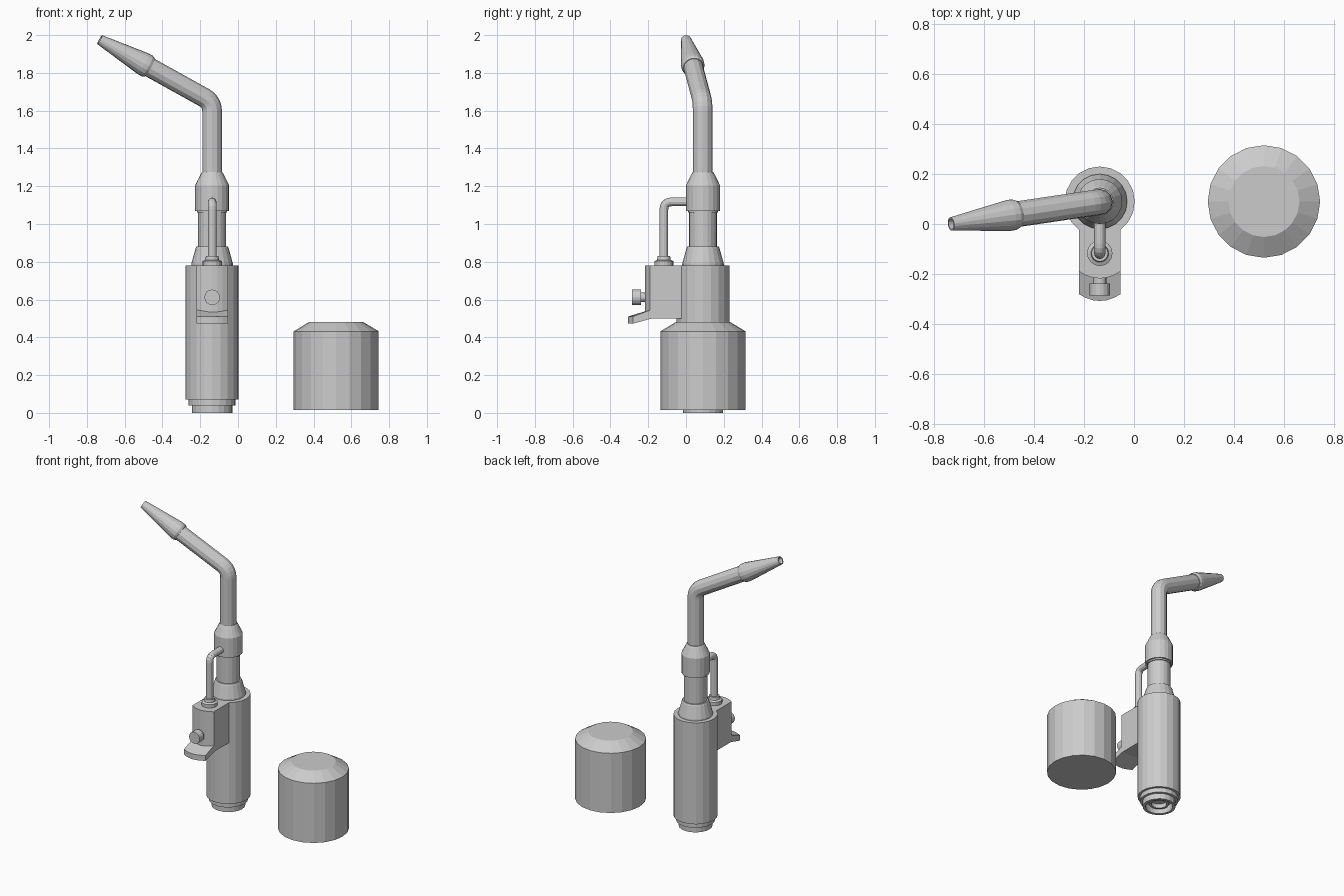
import bpy, bmesh, math
from mathutils import Vector

if "Cube" in bpy.data.objects:
    bpy.data.objects.remove(bpy.data.objects["Cube"])

AX, AY = -0.137, 0.09          # torch axis
VALVE_Y = -0.117               # gas pipe axis


def make_object(name, bm):
    bmesh.ops.recalc_face_normals(bm, faces=bm.faces)
    mesh = bpy.data.meshes.new(name)
    bm.to_mesh(mesh)
    bm.free()
    obj = bpy.data.objects.new(name, mesh)
    bpy.context.collection.objects.link(obj)
    return obj


def lathe(name, profile, origin, axis=(0, 0, 1), sides=20):
    """Revolve (radius, height) points around an axis; radius 0 closes the end."""
    bm = bmesh.new()
    rings = []
    for r, h in profile:
        if r == 0:
            rings.append([bm.verts.new((0, 0, h))] * sides)
        else:
            rings.append([bm.verts.new((r * math.cos(a), r * math.sin(a), h))
                          for a in (math.tau * i / sides for i in range(sides))])
    for low, high in zip(rings, rings[1:]):
        for i in range(sides):
            j = (i + 1) % sides
            bm.faces.new(dict.fromkeys((low[i], low[j], high[j], high[i])))
    obj = make_object(name, bm)
    obj.rotation_mode = 'QUATERNION'
    obj.rotation_quaternion = Vector(axis).to_track_quat('Z', 'Y')
    obj.location = origin
    return obj


def bent_pipe(name, start, corner, end, radius, bend, steps=5, resolution=4):
    """Round pipe with one filleted corner."""
    s, c, e = Vector(start), Vector(corner), Vector(end)
    a = c + (s - c).normalized() * bend
    b = c + (e - c).normalized() * bend
    pts = [s]
    for i in range(steps + 1):
        t = i / steps
        pts.append(a * (1 - t) ** 2 + c * 2 * t * (1 - t) + b * t * t)
    pts.append(e)
    curve = bpy.data.curves.new(name, 'CURVE')
    curve.dimensions = '3D'
    curve.bevel_depth = radius
    curve.bevel_resolution = resolution
    curve.use_fill_caps = True
    spline = curve.splines.new('POLY')
    spline.points.add(len(pts) - 1)
    for p, co in zip(spline.points, pts):
        p.co = (*co, 1)
    spline.use_smooth = False
    obj = bpy.data.objects.new(name, curve)
    bpy.context.collection.objects.link(obj)
    return obj


def rounded_block(name, sections, half_width, bulge):
    """Stack of plan outlines (back y, front y, z back, z front) with a bowed front."""
    bm = bmesh.new()
    loops = []
    for back, front, zb, zf in sections:
        pts = [(half_width, back, zb)]
        for i in range(7):
            u = 1 - i / 3
            pts.append((half_width * u, front + bulge * u * u, zf))
        pts.append((-half_width, back, zb))
        loops.append([bm.verts.new((x + AX, y, z)) for x, y, z in pts])
    for low, high in zip(loops, loops[1:]):
        n = len(low)
        for i in range(n):
            j = (i + 1) % n
            bm.faces.new((low[i], low[j], high[j], high[i]))
    bm.faces.new(loops[0])
    bm.faces.new(loops[-1])
    return make_object(name, bm)


# Handle with stepped, hollow foot
lathe("handle", [(0, 0.05), (0.05, 0.05), (0.05, 0.02), (0.065, 0.02), (0.065, 0.05),
                 (0.088, 0.05), (0.088, 0), (0.107, 0), (0.107, 0.04), (0.124, 0.04),
                 (0.124, 0.072), (0.14, 0.072), (0.14, 0.78), (0, 0.78)], (AX, AY, 0))

# Tapered shoulder and inner tube
lathe("shoulder", [(0, 0.775), (0.11, 0.775), (0.11, 0.79), (0.088, 0.87),
                   (0.083, 0.882), (0, 0.882)], (AX, AY, 0))
lathe("inner_tube", [(0, 0.87), (0.074, 0.87), (0.074, 1.09), (0, 1.09)], (AX, AY, 0))

# Collar
lathe("collar", [(0, 1.06), (0.08, 1.06), (0.08, 1.07), (0.09, 1.07), (0.09, 1.205),
                 (0.062, 1.262), (0.054, 1.275), (0, 1.275)], (AX, AY, 0))

# Bent neck and nozzle along the same direction
corner = Vector((AX, 0.088, 1.646))
tip = Vector((-0.732, 0.0, 1.976))
along = (tip - corner).normalized()
length = (tip - corner).length
bent_pipe("neck", (AX, 0.088, 1.26), corner, corner + along * (length - 0.25), 0.052, 0.05)
lathe("nozzle", [(0, -0.305), (0.055, -0.305), (0.062, -0.29), (0.062, -0.265),
                 (0.027, 0), (0.021, 0), (0.021, -0.08), (0, -0.08)], tip, along, 16)

# Valve block with trigger lip below
rounded_block("valve_block", [(0.06, -0.218, 0.5, 0.5), (0.06, -0.218, 0.78, 0.78)], 0.083, 0.028)
rounded_block("trigger_lip", [(-0.17, -0.308, 0.503, 0.472),
                              (-0.17, -0.308, 0.552, 0.51)], 0.083, 0.027)

# Valve knob pointing forward
lathe("valve_knob", [(0, 0), (0.026, 0), (0.026, 0.035), (0.041, 0.035),
                     (0.041, 0.083), (0, 0.083)], (AX, -0.203, 0.612), (0, -1, 0), 16)

# Gas pipe and its fitting
lathe("pipe_fitting", [(0, 0.77), (0.051, 0.77), (0.051, 0.803), (0.036, 0.81),
                       (0.033, 0.83), (0, 0.83)], (AX, VALVE_Y, 0), sides=16)
bent_pipe("gas_pipe", (AX, VALVE_Y, 0.82), (AX, VALVE_Y, 1.117), (AX, 0.03, 1.117), 0.023, 0.04)

# Separate gas canister
lathe("gas_canister", [(0, 0.015), (0.225, 0.015), (0.225, 0.432), (0.142, 0.482),
                       (0, 0.482)], (0.52, AY, 0))
